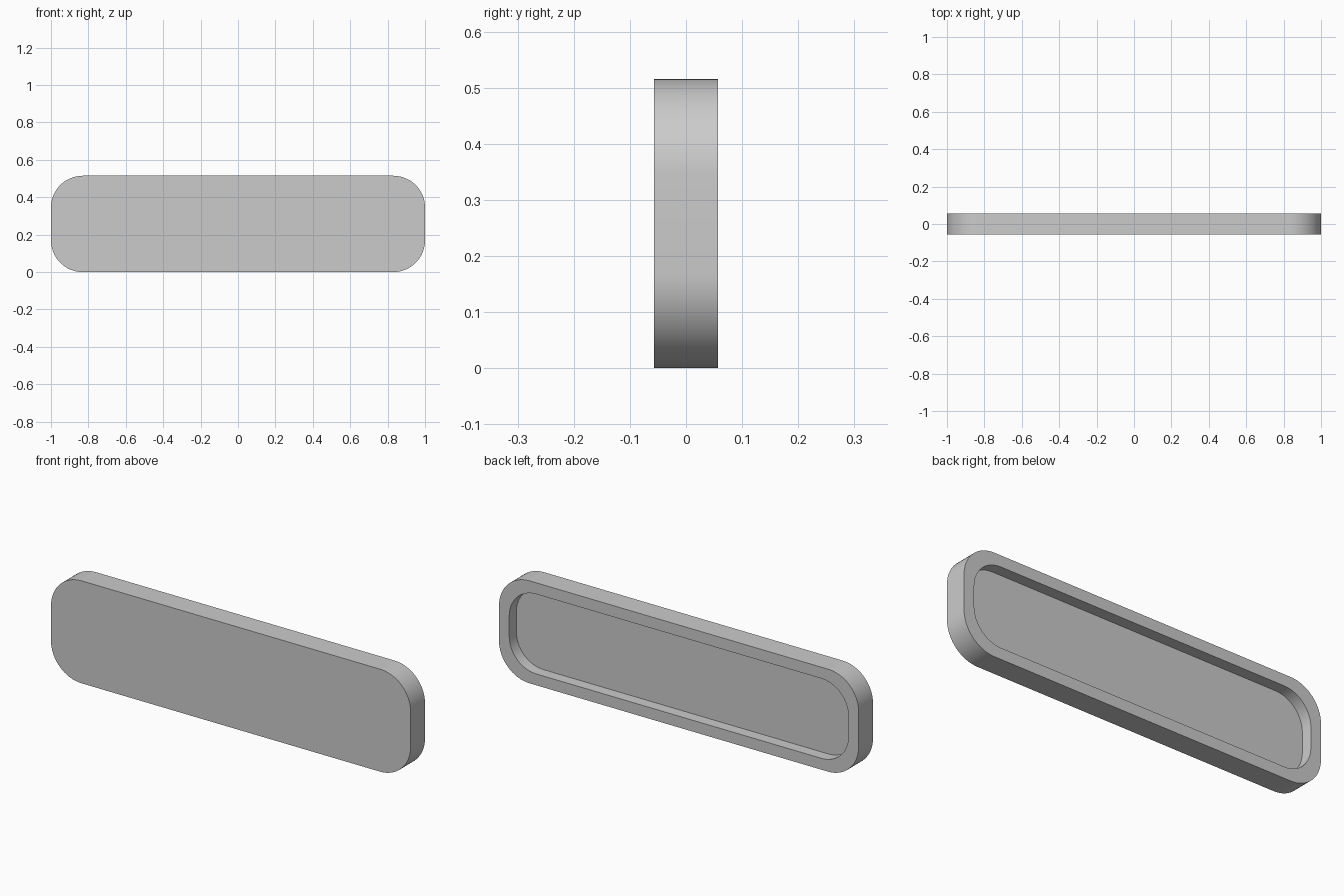
import bpy, bmesh, math

cube = bpy.data.objects.get("Cube")
if cube:
    bpy.data.objects.remove(cube, do_unlink=True)

HALF_W, HEIGHT, HALF_D = 1.0, 0.515, 0.057
RADIUS, RIM, INNER_RADIUS = 0.17, 0.057, 0.15
FLOOR_Y = 0.0
STEPS = 16

grey = bpy.data.materials.new("light grey")
grey.use_nodes = True
colour = (0.6, 0.6, 0.6, 1)
grey.diffuse_color = colour
grey.node_tree.nodes["Principled BSDF"].inputs["Base Color"].default_value = colour


def rounded_loop(bm, inset, radius, y):
    """Ring of vertices around a rounded rectangle in the xz plane."""
    hx, hz = HALF_W - inset - radius, HEIGHT / 2 - inset - radius
    ring = []
    for corner, (sx, sz) in enumerate(((1, 1), (-1, 1), (-1, -1), (1, -1))):
        for i in range(STEPS + 1):
            a = math.pi / 2 * (corner + i / STEPS)
            ring.append(bm.verts.new((sx * hx + radius * math.cos(a), y,
                                      HEIGHT / 2 + sz * hz + radius * math.sin(a))))
    return ring


def bridge(bm, a, b):
    for i in range(len(a)):
        j = (i + 1) % len(a)
        bm.faces.new((a[i], a[j], b[j], b[i]))


# Tray: closed front, outer wall, back rim, recess wall and recess floor
bm = bmesh.new()
rings = [rounded_loop(bm, 0, RADIUS, -HALF_D),
         rounded_loop(bm, 0, RADIUS, HALF_D),
         rounded_loop(bm, RIM, INNER_RADIUS, HALF_D),
         rounded_loop(bm, RIM, INNER_RADIUS, FLOOR_Y)]
for a, b in zip(rings, rings[1:]):
    bridge(bm, a, b)
bm.faces.new(rings[0])
bm.faces.new(rings[-1])
bmesh.ops.recalc_face_normals(bm, faces=bm.faces)

mesh = bpy.data.meshes.new("recessed_panel")
bm.to_mesh(mesh)
bm.free()
mesh.materials.append(grey)
panel = bpy.data.objects.new("recessed_panel", mesh)
bpy.context.collection.objects.link(panel)

# Smooth corners with crisp rims
bpy.ops.object.select_all(action='DESELECT')
panel.select_set(True)
bpy.context.view_layer.objects.active = panel
bpy.ops.object.shade_smooth_by_angle(angle=math.radians(30))
